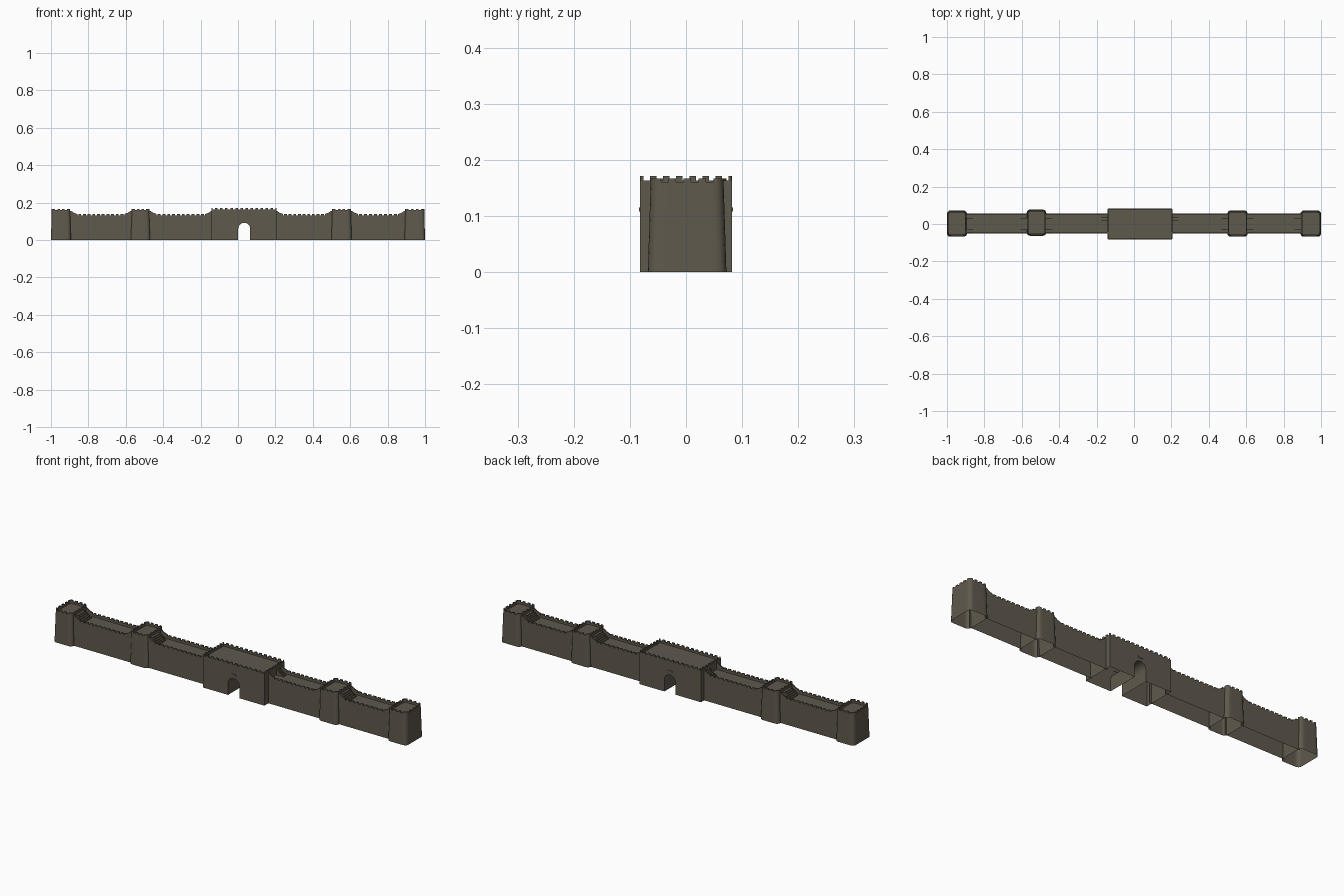
import bpy, bmesh, math

if "Cube" in bpy.data.objects:
    bpy.data.objects.remove(bpy.data.objects["Cube"])

stone = bpy.data.materials.new("brown_grey_stone")
stone.diffuse_color = (0.115, 0.100, 0.074, 1)
stone.use_nodes = True
stone.node_tree.nodes["Principled BSDF"].inputs["Base Color"].default_value = stone.diffuse_color


def finish(bm, name, smooth=False):
    bmesh.ops.recalc_face_normals(bm, faces=bm.faces)
    me = bpy.data.meshes.new(name)
    bm.to_mesh(me)
    bm.free()
    ob = bpy.data.objects.new(name, me)
    bpy.context.collection.objects.link(ob)
    me.materials.append(stone)
    if smooth:
        bpy.ops.object.select_all(action='DESELECT')
        ob.select_set(True)
        bpy.context.view_layer.objects.active = ob
        bpy.ops.object.shade_smooth_by_angle(angle=math.radians(35))
    return ob


def box(bm, x0, x1, y0, y1, z0, z1):
    prism(bm, [(x0, z0), (x1, z0), (x1, z1), (x0, z1)], y0, y1)


def prism(bm, pts, y0, y1):
    """Closed x-z outline extruded along y."""
    a = [bm.verts.new((x, y0, z)) for x, z in pts]
    b = [bm.verts.new((x, y1, z)) for x, z in pts]
    bm.faces.new(a)
    bm.faces.new(b[::-1])
    for i in range(len(a)):
        j = (i + 1) % len(a)
        bm.faces.new((a[i], a[j], b[j], b[i]))


def outline(cx, cy, hx, hy, r, nx, ny, seg=4):
    """Rounded rectangle; returns points and a merlon flag for each segment."""
    pts, flags = [], []
    corners = [(1, 1, 0), (-1, 1, 90), (-1, -1, 180), (1, -1, 270)]
    arcs = []
    for sx, sy, a0 in corners:
        arcs.append([(cx + sx * (hx - r) + r * math.cos(math.radians(a0 + 90 * k / seg)),
                      cy + sy * (hy - r) + r * math.sin(math.radians(a0 + 90 * k / seg)))
                     for k in range(seg + 1)])
    for i, arc in enumerate(arcs):
        pts += arc[:-1]
        flags += [True] * seg
        p, q, n = arc[-1], arcs[(i + 1) % 4][0], (nx if i % 2 == 0 else ny)
        for k in range(n):
            pts.append((p[0] + (q[0] - p[0]) * k / n, p[1] + (q[1] - p[1]) * k / n))
            flags.append(k % 2 == 1)
    return pts, flags


def ring(bm, pts, z):
    return [bm.verts.new((x, y, z)) for x, y in pts]


def loft(bm, a, b):
    n = len(a)
    for i in range(n):
        j = (i + 1) % n
        bm.faces.new((a[i], a[j], b[j], b[i]))


def battlement(bm, cx, cy, hx, hy, r, t, nx, ny, floor, low, high):
    """Parapet ring, roof floor and merlons; returns the outer ring at low."""
    out, flags = outline(cx, cy, hx, hy, r, nx, ny)
    inn, _ = outline(cx, cy, hx - t, hy - t, r - t, nx, ny)
    o, i, f = ring(bm, out, low), ring(bm, inn, low), ring(bm, inn, floor)
    loft(bm, o, i)
    loft(bm, i, f)
    bm.faces.new(f)
    n = len(out)
    for k in range(n):
        if not flags[k]:
            continue
        m = (k + 1) % n
        lo = [o[k], o[m], i[m], i[k]]
        hi = [bm.verts.new((v.co.x, v.co.y, high)) for v in lo]
        bm.faces.new(hi)
        bm.faces.new((lo[0], lo[1], hi[1], hi[0]))
        bm.faces.new((lo[2], lo[3], hi[3], hi[2]))
        if not flags[m]:
            bm.faces.new((lo[1], lo[2], hi[2], hi[1]))
        if not flags[k - 1]:
            bm.faces.new((lo[3], lo[0], hi[0], hi[3]))
    return o


# Tapered towers with rounded corners, open underneath
def tower(name, x0, x1, cy):
    bm = bmesh.new()
    cx, hx = (x0 + x1) / 2, (x1 - x0) / 2
    top = battlement(bm, cx, cy, hx - 0.004, 0.065, 0.018, 0.006, 5, 7, 0.150, 0.160, 0.167)
    base, _ = outline(cx, cy, hx, 0.070, 0.018, 5, 7)
    loft(bm, ring(bm, base, 0), top)
    finish(bm, name, True)


tower("left_end_tower", -1.0, -0.893, 0.002)
tower("left_middle_tower", -0.574, -0.469, 0.007)
tower("right_middle_tower", 0.499, 0.608, 0.002)
tower("right_end_tower", 0.890, 1.0, 0.002)


# Curtain walls with a sunken walkway, ramps and stairs at both ends
Y0, Y1, T = -0.050, 0.056, 0.006
LOW, HIGH, FLOOR = 0.132, 0.139, 0.120


def wall(name, x0, x1, stairs_l, stairs_r):
    bm = bmesh.new()
    prof = [(Y0, 0), (Y0, LOW), (Y0 + T, LOW), (Y0 + T, FLOOR),
            (Y1 - T, FLOOR), (Y1 - T, LOW), (Y1, LOW), (Y1, 0)]
    a = [bm.verts.new((x0 - 0.01, y, z)) for y, z in prof]
    b = [bm.verts.new((x1 + 0.01, y, z)) for y, z in prof]
    for i in range(len(prof) - 1):
        bm.faces.new((a[i], a[i + 1], b[i + 1], b[i]))
    ramp = 0.034
    n = round((x1 - x0 - 2 * ramp) / 0.0262)
    step = (x1 - x0 - 2 * ramp) / n
    for ya, yb in ((Y0, Y0 + T), (Y1 - T, Y1)):
        for k in range(n):
            xa = x0 + ramp + step * (k + 0.2)
            box(bm, xa, xa + step * 0.6, ya, yb, LOW, HIGH)
        for xe, d in ((x0, 1), (x1, -1)):
            prism(bm, [(xe - d * 0.01, LOW), (xe + d * ramp, LOW), (xe + d * ramp, HIGH),
                       (xe + d * 0.016, 0.145), (xe, 0.156), (xe - d * 0.01, 0.156)], ya, yb)
    for xe, d, (ya, yb) in ((x0, 1, stairs_l), (x1, -1, stairs_r)):
        pts = [(xe - d * 0.008, FLOOR), (xe + d * 0.040, FLOOR)]
        for s in range(5):
            z = FLOOR + 0.006 * (s + 1)
            pts += [(xe + d * (0.040 - 0.008 * s), z), (xe + d * (0.032 - 0.008 * s), z)]
        pts.append((xe - d * 0.008, FLOOR + 0.030))
        prism(bm, pts, ya, yb)
    finish(bm, name)


wide, narrow = (-0.030, 0.032), (0.015, 0.035)
wall("left_outer_wall", -0.893, -0.574, wide, wide)
wall("left_inner_wall", -0.469, -0.142, wide, narrow)
wall("right_inner_wall", 0.207, 0.499, narrow, wide)
wall("right_outer_wall", 0.608, 0.890, wide, wide)

# Gatehouse body with an arched passage, open underneath
GX0, GX1, GY0, GY1, GZ = -0.142, 0.207, -0.082, 0.082, 0.163
AX, AR, AZ = 0.033, 0.032, 0.060
pts = [(GX0, 0), (AX - AR, 0)]
pts += [(AX - AR * math.cos(math.pi * k / 12), AZ + AR * math.sin(math.pi * k / 12)) for k in range(13)]
pts += [(AX + AR, 0), (GX1, 0), (GX1, GZ), (GX0, GZ)]
bm = bmesh.new()
a = [bm.verts.new((x, GY0, z)) for x, z in pts]
b = [bm.verts.new((x, GY1, z)) for x, z in pts]
bm.faces.new(a)
bm.faces.new(b)
for i in range(len(pts)):
    j = (i + 1) % len(pts)
    flat = pts[i][1] == pts[j][1]
    if not (flat and pts[i][1] in (0, GZ)):
        bm.faces.new((a[i], a[j], b[j], b[i]))
finish(bm, "gatehouse_body")

# Gatehouse roof and battlements
bm = bmesh.new()
battlement(bm, (GX0 + GX1) / 2, 0, (GX1 - GX0) / 2, GY1, 0.0065, 0.006, 25, 13, 0.153, GZ, 0.171)
finish(bm, "gatehouse_battlement")

# Small ledges above the gate on both faces
bm = bmesh.new()
for ya, yb in ((GY0 - 0.002, GY0 + 0.002), (GY1 - 0.002, GY1 + 0.002)):
    box(bm, AX - 0.013, AX + 0.013, ya, yb, 0.108, 0.115)
finish(bm, "gate_ledges")
